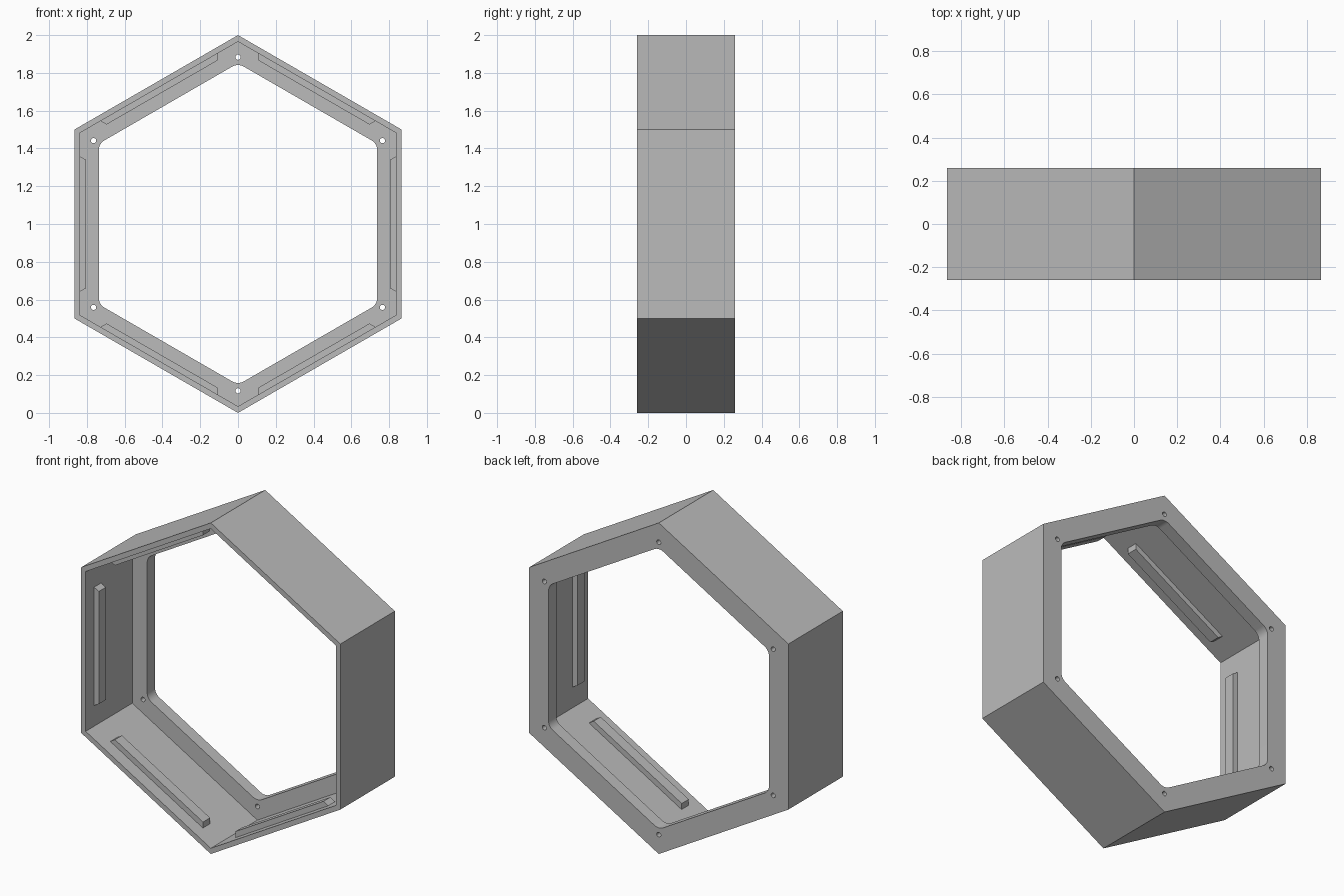
import bpy, bmesh
from math import cos, sin, pi, radians
from mathutils import Matrix, Vector

CENTRE = Vector((0, 0, 1))
HALF_DEPTH = 0.26
FLANGE = 0.075
WALL_IN = 0.836      # apothem of the inner wall faces
OPENING = 0.737      # apothem of the back opening
CORNER_R = 0.06

if "Cube" in bpy.data.objects:
    bpy.data.objects.remove(bpy.data.objects["Cube"])

grey = bpy.data.materials.new("plain grey")
grey.use_nodes = True
colour = (0.5, 0.5, 0.5, 1)
grey.diffuse_color = colour
grey.node_tree.nodes["Principled BSDF"].inputs["Base Color"].default_value = colour


def polar(radius, angle):
    return Vector((radius * cos(angle), 0, radius * sin(angle)))


def add_prism(bm, outline, y0, y1):
    """Extrude an outline in the xz plane from y0 to y1."""
    face = bm.faces.new([bm.verts.new((p.x, y0, p.z)) for p in outline])
    res = bmesh.ops.extrude_face_region(bm, geom=[face])
    verts = [v for v in res["geom"] if isinstance(v, bmesh.types.BMVert)]
    bmesh.ops.translate(bm, verts=verts, vec=(0, y1 - y0, 0))


def make_object(name, bm):
    bmesh.ops.recalc_face_normals(bm, faces=bm.faces)
    mesh = bpy.data.meshes.new(name)
    bm.to_mesh(mesh)
    bm.free()
    mesh.materials.append(grey)
    obj = bpy.data.objects.new(name, mesh)
    bpy.context.collection.objects.link(obj)
    return obj


def prism_object(name, outlines, y0, y1):
    bm = bmesh.new()
    for outline in outlines:
        add_prism(bm, [p + CENTRE for p in outline], y0, y1)
    return make_object(name, bm)


def hexagon(radius):
    return [polar(radius, pi / 6 + k * pi / 3) for k in range(6)]


def rounded_hexagon(apothem, r, steps=8):
    points = []
    for k in range(6):
        a = pi / 6 + k * pi / 3
        centre = polar((apothem - r) / cos(pi / 6), a)
        points += [centre + polar(r, a + (i / steps - 0.5) * pi / 3)
                   for i in range(steps + 1)]
    return points


# Hexagonal frame: outer wall with a flange across the back
frame = prism_object("hexagonal_frame", [hexagon(1)], -HALF_DEPTH, HALF_DEPTH)

# Cutters: interior, rounded back opening, screw holes at the corners
circle = [polar(0.014, i * pi / 8) for i in range(16)]
holes = [[c + p for p in circle] for c in hexagon(0.883)]
cutters = [
    prism_object("interior_cutter", [hexagon(WALL_IN / cos(pi / 6))],
                 -HALF_DEPTH - 0.1, HALF_DEPTH - FLANGE),
    prism_object("opening_cutter", [rounded_hexagon(OPENING, CORNER_R)], 0, HALF_DEPTH + 0.1),
    prism_object("hole_cutter", holes, 0.1, HALF_DEPTH + 0.1),
]
bpy.context.view_layer.objects.active = frame
for cutter in cutters:
    cutter.hide_render = True
    mod = frame.modifiers.new(cutter.name, 'BOOLEAN')
    mod.operation = 'DIFFERENCE'
    mod.solver = 'EXACT'
    mod.object = cutter
    bpy.ops.object.modifier_apply(modifier=mod.name)
for cutter in cutters:
    bpy.data.objects.remove(cutter)

frame.select_set(True)
bpy.ops.object.shade_smooth_by_angle(angle=radians(25))
frame.select_set(False)

# Snap ribs: one tapered bar on each inner wall
rib = [Vector((WALL_IN + 0.005, 0, -0.36)), Vector((WALL_IN + 0.005, 0, 0.36)),
       Vector((0.804, 0, 0.34)), Vector((0.804, 0, -0.34))]
ribs = [[Matrix.Rotation(k * pi / 3, 3, 'Y') @ p for p in rib] for k in range(6)]
prism_object("inner_ribs", ribs, -0.18, -0.113)
